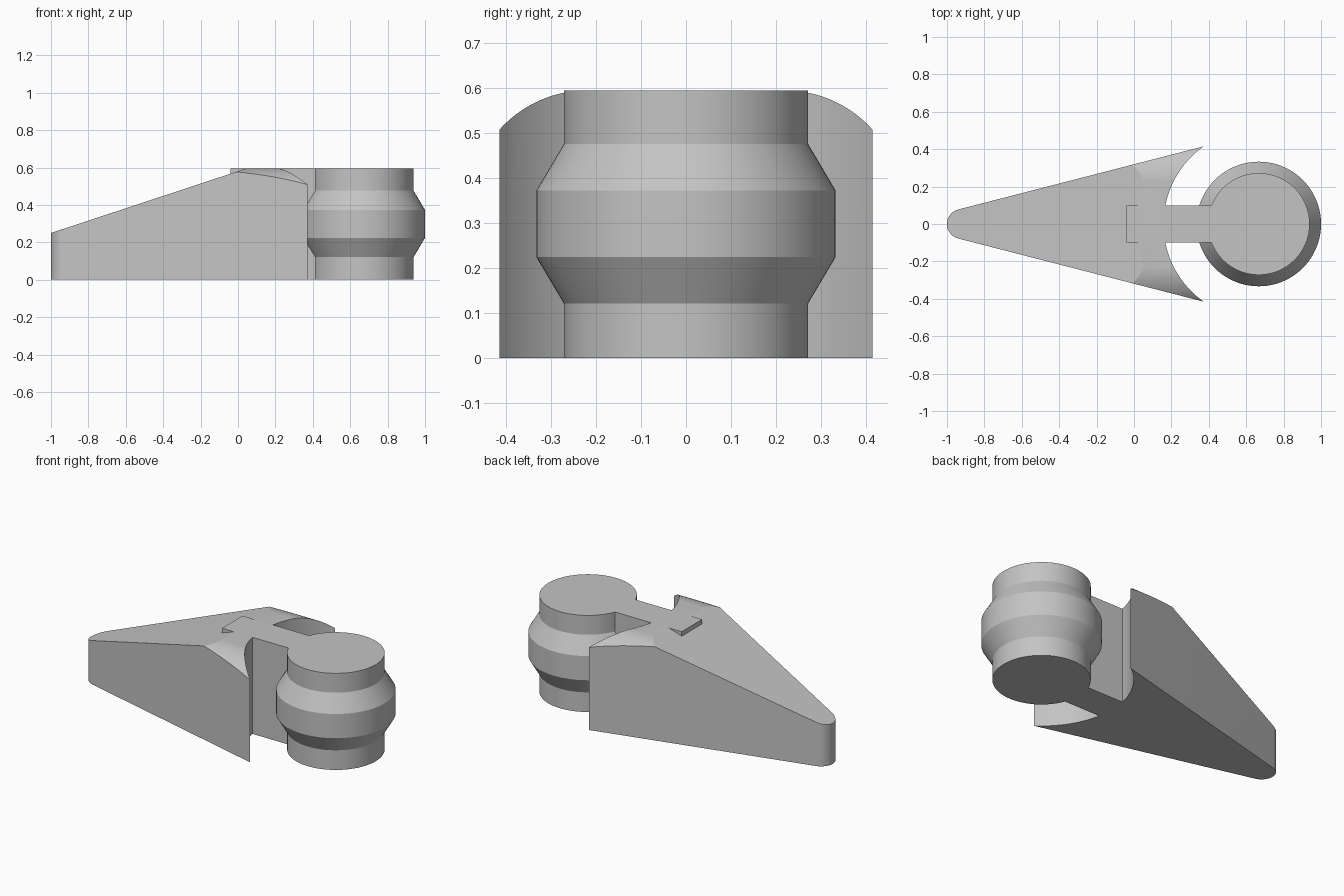
import bpy, bmesh
from math import sin, cos, pi, radians, atan2, hypot

cube = bpy.data.objects.get("Cube")
if cube:
    bpy.data.objects.remove(cube, do_unlink=True)

TOP = 0.595      # height of the flat top
KNOB_X = 0.667   # axis of the round knob

grey = bpy.data.materials.new("plain grey")
grey.use_nodes = True
colour = (0.55, 0.55, 0.55, 1)
grey.diffuse_color = colour
grey.node_tree.nodes["Principled BSDF"].inputs["Base Color"].default_value = colour


def arc(cx, cy, r, start, end, steps):
    """Points on an arc, angles in radians."""
    angles = [start + (end - start) * i / steps for i in range(steps + 1)]
    return [(cx + r * cos(a), cy + r * sin(a)) for a in angles]


def add_object(name, bm):
    bmesh.ops.recalc_face_normals(bm, faces=bm.faces)
    mesh = bpy.data.meshes.new(name)
    bm.to_mesh(mesh)
    bm.free()
    mesh.materials.append(grey)
    obj = bpy.data.objects.new(name, mesh)
    bpy.context.collection.objects.link(obj)
    return obj


def prism(name, outline, low, high, place):
    """Extrude a 2D outline; place(u, v, depth) gives the 3D position."""
    bm = bmesh.new()
    face = bm.faces.new([bm.verts.new(place(u, v, low)) for u, v in outline])
    side = bmesh.ops.extrude_face_region(bm, geom=[face])["geom"]
    shift = [b - a for a, b in zip(place(0, 0, low), place(0, 0, high))]
    moved = [g for g in side if isinstance(g, bmesh.types.BMVert)]
    bmesh.ops.translate(bm, verts=moved, vec=shift)
    return add_object(name, bm)


def select_only(obj):
    bpy.ops.object.select_all(action='DESELECT')
    obj.select_set(True)
    bpy.context.view_layer.objects.active = obj


def intersect(obj, cutter):
    mod = obj.modifiers.new("trim", 'BOOLEAN')
    mod.operation = 'INTERSECT'
    mod.solver = 'EXACT'
    mod.object = cutter
    select_only(obj)
    bpy.ops.object.modifier_apply(modifier=mod.name)
    bpy.data.objects.remove(cutter, do_unlink=True)


# Wedge body: rounded nose, flaring sides and a round socket between two horns
tip_x, tip_y = 0.372, 0.415
flare = radians(14.4)
socket = atan2(tip_y, tip_x - KNOB_X)
plan = arc(-0.92, 0, 0.08, pi / 2 + flare, 3 * pi / 2 - flare, 24)
plan += arc(KNOB_X, 0, hypot(tip_x - KNOB_X, tip_y), 2 * pi - socket, socket, 48)
body = prism("wedge_body", plan, 0, 0.7, lambda u, v, d: (u, v, d))

# Trim the top to the sloping ramp
ramp = [(-1.1, -0.1), (-1.1, 0.217), (0.045, TOP), (0.6, TOP), (0.6, -0.1)]
intersect(body, prism("ramp_cutter", ramp, -0.6, 0.6, lambda u, v, d: (u, d, v)))

# Round the upper outer edges of the horns
right = arc(0.22, TOP - 0.262, 0.262, 0, pi / 2, 32)
left = [(-y, z) for y, z in reversed(right)]
section = [(0.482, -0.1)] + right + left + [(-0.482, -0.1)]
# a little headroom keeps the flat top clear of the cutter
section = [(y, z + 0.0005 if z > 0 else z) for y, z in section]
intersect(body, prism("edge_cutter", section, -1.2, 0.8, lambda u, v, d: (d, u, v)))

# Straight web joining the wedge and the knob
web = [(-0.04, -0.1), (KNOB_X, -0.1), (KNOB_X, 0.1), (-0.04, 0.1)]
web_obj = prism("joining_web", web, 0, TOP, lambda u, v, d: (u, v, d))

# Round knob with a wide middle band
bm = bmesh.new()
profile = [(0, 0), (0.272, 0), (0.272, 0.121), (0.333, 0.224),
           (0.333, 0.373), (0.272, 0.476), (0.272, TOP), (0, TOP)]
verts = [bm.verts.new((KNOB_X + r, 0, z)) for r, z in profile]
edges = [bm.edges.new(pair) for pair in zip(verts, verts[1:])]
bmesh.ops.spin(bm, geom=verts + edges, cent=(KNOB_X, 0, 0), axis=(0, 0, 1),
               angle=2 * pi, steps=128)
bmesh.ops.remove_doubles(bm, verts=bm.verts, dist=0.0001)
knob = add_object("round_knob", bm)

for obj in (body, web_obj, knob):
    select_only(obj)
    bpy.ops.object.shade_smooth_by_angle(angle=radians(14))
